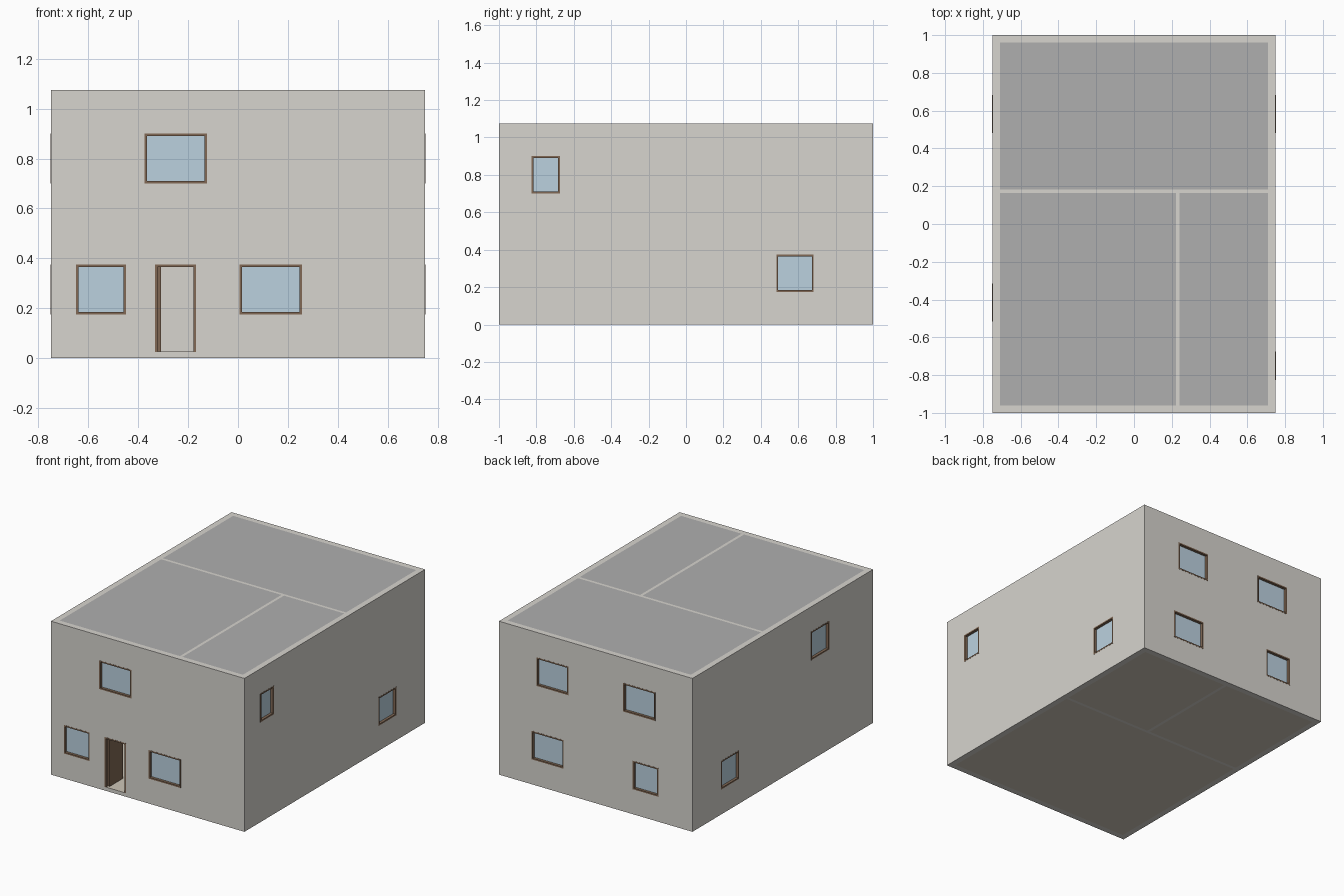
import bpy, bmesh
from mathutils import Matrix, Vector

if "Cube" in bpy.data.objects:
    bpy.data.objects.remove(bpy.data.objects["Cube"])

W, D, H = 0.75, 1.0, 1.075        # half width, half depth, height
T, SLAB, STOREY = 0.04, 0.025, 0.525
PT = 0.01                         # half thickness of partitions
FR = 0.01                         # frame bar width


def material(name, rgb):
    m = bpy.data.materials.new(name)
    m.diffuse_color = (*rgb, 1)
    m.use_nodes = True
    m.node_tree.nodes["Principled BSDF"].inputs["Base Color"].default_value = m.diffuse_color
    return m


WALL = material("plaster", (0.68, 0.66, 0.62))
ROOF = material("roof_grey", (0.43, 0.43, 0.43))
FLOOR = material("floor_tan", (0.62, 0.57, 0.48))
WOOD = material("brown_wood", (0.22, 0.14, 0.09))
GLASS = material("pale_glass", (0.50, 0.64, 0.74))


def boxes(name, bounds, mat=None, matrix=None):
    """One object made of boxes given as (low corner, high corner)."""
    bm = bmesh.new()
    for lo, hi in bounds:
        lo, hi = Vector(lo), Vector(hi)
        size = Matrix.Diagonal((*(hi - lo), 1))
        bmesh.ops.create_cube(bm, size=1, matrix=Matrix.Translation((lo + hi) / 2) @ size)
    if matrix:
        bm.transform(matrix)
    me = bpy.data.meshes.new(name)
    bm.to_mesh(me)
    bm.free()
    ob = bpy.data.objects.new(name, me)
    bpy.context.collection.objects.link(ob)
    if mat:
        me.materials.append(mat)
    return ob


def on_wall(side, pos, z):
    """Local frame: x along the wall, y into the house, origin on the outer face."""
    turn = {"front": 0, "right": 1, "back": 2, "left": 3}[side]
    origin = {"front": (pos, -D, z), "back": (pos, D, z),
              "right": (W, pos, z), "left": (-W, pos, z)}[side]
    c, s = [(1, 0), (0, 1), (-1, 0), (0, -1)][turn]
    rot = Matrix(((c, -s, 0, 0), (s, c, 0, 0), (0, 0, 1, 0), (0, 0, 0, 1)))
    return Matrix.Translation(origin) @ rot


# Openings: side, centre along wall, width, storey
windows = [
    ("front", -0.55, 0.20, 0), ("front", 0.132, 0.25, 0), ("front", -0.25, 0.25, 1),
    ("right", 0.583, 0.20, 0), ("right", -0.75, 0.15, 1),
    ("left", 0.583, 0.20, 0), ("left", -0.415, 0.20, 1),
    ("back", 0.373, 0.25, 0), ("back", -0.386, 0.20, 0),
    ("back", 0.335, 0.25, 1), ("back", -0.337, 0.25, 1),
]
openings = [(s, p, w, 0.175 + STOREY * k, 0.2) for s, p, w, k in windows]
door = ("front", -0.25, 0.165, SLAB, 0.35)

# Outer walls: a block hollowed out, then pierced by the openings
walls = boxes("outer_walls", [((-W, -D, 0), (W, D, H))], WALL)
cutters = [boxes("interior_cutter", [((T - W, T - D, -1), (W - T, D - T, 2))])]
for side, pos, w, z, h in openings + [door]:
    cutters.append(boxes("opening_cutter", [((-w / 2, -0.05, 0), (w / 2, T + 0.05, h))],
                         None, on_wall(side, pos, z)))
for c in cutters:
    c.hide_render = True
    mod = walls.modifiers.new("cut", "BOOLEAN")
    mod.operation, mod.solver, mod.object = "DIFFERENCE", "EXACT", c
deps = bpy.context.evaluated_depsgraph_get()
cut_mesh = bpy.data.meshes.new_from_object(walls.evaluated_get(deps))
walls.modifiers.clear()
walls.data = cut_mesh
for c in cutters:
    bpy.data.objects.remove(c)


# Frames: jambs, head and (for windows) sill, through the wall thickness
def frame(name, w, h, matrix, sill=True):
    a, y0 = w / 2, -0.001
    bars = [((-a, y0, 0), (FR - a, T, h)), ((a - FR, y0, 0), (a, T, h)),
            ((FR - a, y0, h - FR), (a - FR, T, h))]
    if sill:
        bars.append(((FR - a, y0, 0), (a - FR, T, FR)))
    boxes(name, bars, WOOD, matrix)


for side, pos, w, z, h in openings:
    m = on_wall(side, pos, z)
    frame(f"{side}_window_frame", w, h, m)
    a = w / 2 - FR
    boxes(f"{side}_window_pane", [((-a, 0.0175, FR), (a, 0.0225, h - FR))], GLASS, m)

# Front door standing open into the hall
side, pos, w, z, h = door
m = on_wall(side, pos, z)
frame("door_frame", w, h, m, sill=False)
hinge = FR - w / 2
boxes("door_leaf", [((hinge, 0.02, 0.002), (hinge + 0.014, 0.02 + w - 2 * FR, h - FR))], WOOD, m)
boxes("door_threshold", [((-w / 2, 0, -0.001), (w / 2, T, 0.001))], FLOOR, m)

# Partitions and room slabs
XI, YI, YP = W - T, D - T, 0.173
ground_x, upper_x = 0.03, 0.232
boxes("ground_partitions", [((-XI, YP - PT, 0), (XI, YP + PT, STOREY)),
                            ((ground_x - PT, YP + PT, 0), (ground_x + PT, YI, STOREY))], WALL)
boxes("upper_partitions", [((-XI, YP - PT, STOREY), (XI, YP + PT, H)),
                           ((upper_x - PT, -YI, STOREY), (upper_x + PT, YP - PT, H))], WALL)


def slabs(name, x, split_back, z, mat):
    whole, split = ((-YI, YP - PT), (YP + PT, YI))
    if not split_back:
        whole, split = split, whole
    rooms = [(-XI, XI, *whole), (-XI, x - PT, *split), (x + PT, XI, *split)]
    boxes(name, [((x0, y0, z), (x1, y1, z + SLAB)) for x0, x1, y0, y1 in rooms], mat)


slabs("ground_floor", ground_x, True, 0, FLOOR)
slabs("upper_floor", upper_x, False, STOREY, FLOOR)
slabs("roof_slab", upper_x, False, 2 * STOREY, ROOF)
